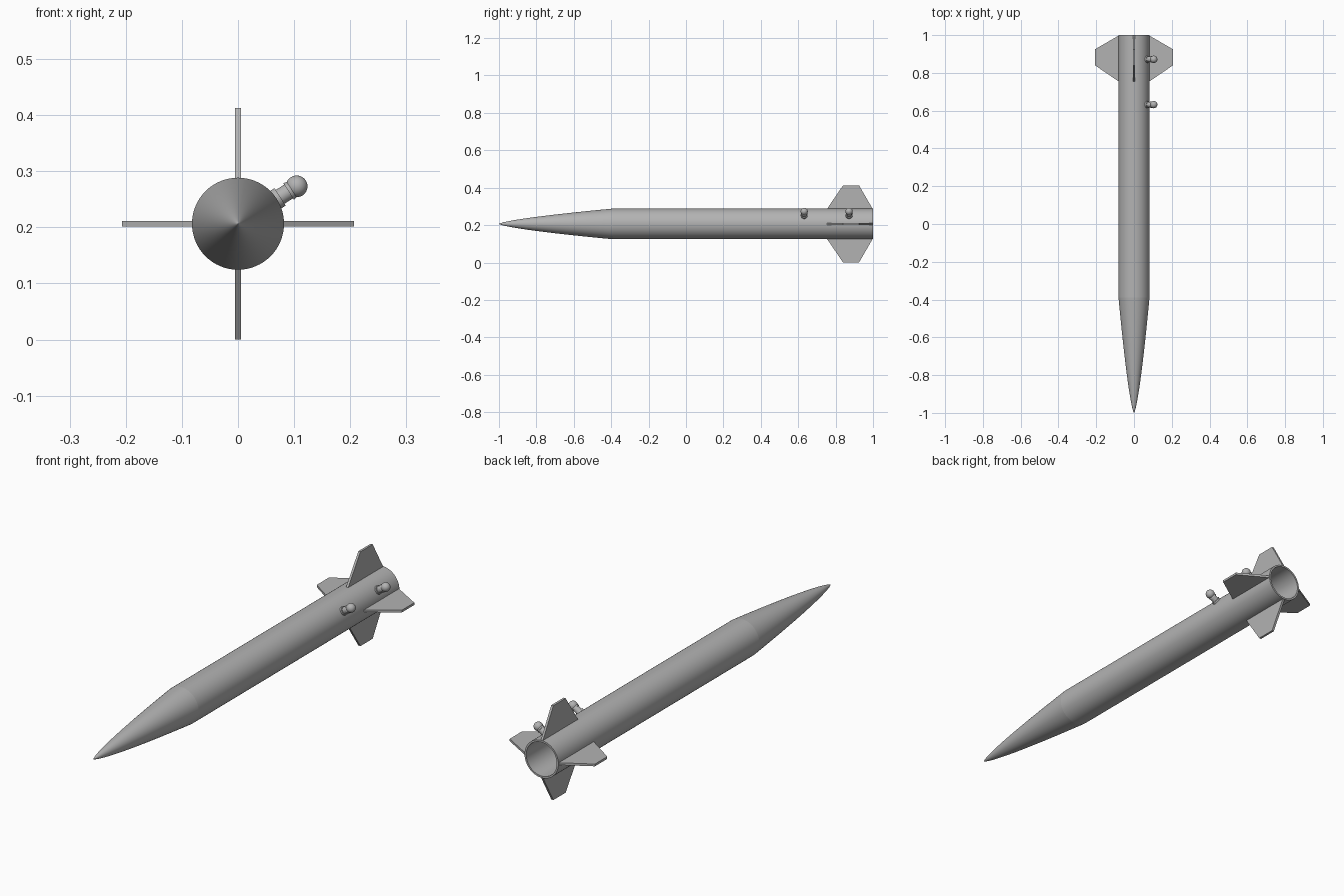
import bpy, bmesh, math
from mathutils import Matrix, Vector

if "Cube" in bpy.data.objects:
    bpy.data.objects.remove(bpy.data.objects["Cube"])

ZC = 0.2065      # height of the rocket axis
R = 0.082        # body radius
WALL = 0.008     # tube wall thickness
Y_SHOULDER = -0.39

grey = bpy.data.materials.new("dark_grey")
grey.diffuse_color = (0.45, 0.45, 0.45, 1)
grey.use_nodes = True
grey.node_tree.nodes["Principled BSDF"].inputs["Base Color"].default_value = grey.diffuse_color


def finish(name, bm, matrix):
    bmesh.ops.remove_doubles(bm, verts=bm.verts, dist=1e-6)
    bmesh.ops.recalc_face_normals(bm, faces=bm.faces)
    bm.transform(matrix)
    mesh = bpy.data.meshes.new(name)
    bm.to_mesh(mesh)
    bm.free()
    mesh.materials.append(grey)
    ob = bpy.data.objects.new(name, mesh)
    bpy.context.collection.objects.link(ob)
    bpy.ops.object.select_all(action='DESELECT')
    bpy.context.view_layer.objects.active = ob
    ob.select_set(True)
    bpy.ops.object.shade_smooth_by_angle(angle=math.radians(30))
    return ob


def lathe(name, profile, matrix, steps=64, closed=False):
    """Spin (radius, height) points about local z, then place by matrix."""
    bm = bmesh.new()
    vs = [bm.verts.new((r, 0, h)) for r, h in profile]
    es = [bm.edges.new(p) for p in zip(vs, vs[1:])]
    if closed:
        es.append(bm.edges.new((vs[-1], vs[0])))
    bmesh.ops.spin(bm, geom=vs + es, cent=(0, 0, 0), axis=(0, 0, 1),
                   angle=2 * math.pi, steps=steps)
    return finish(name, bm, matrix)


# Local z -> world +y, on the rocket axis
axis = Matrix.Translation((0, 0, ZC)) @ Matrix.Rotation(-math.pi / 2, 4, 'X')

# Hollow body tube, open at the tail
lathe("body_tube", [(R, Y_SHOULDER), (R, 1), (R - WALL, 1), (R - WALL, Y_SHOULDER)],
      axis, closed=True)

# Nose cone, power-curve profile with a closed base
N = 24
nose = [(R * (i / N) ** 1.4, -1 + (1 + Y_SHOULDER) * (i / N) ** 2) for i in range(N + 1)]
lathe("nose_cone", nose + [(0, Y_SHOULDER)], axis)

# Four trapezoid fins
T = 0.005
fin = [(R - 0.003, 0.755), (R, 0.755), (ZC, 0.84), (ZC, 0.925), (R, 0.997), (R - 0.003, 0.997)]
for i in range(4):
    bm = bmesh.new()
    face = bm.faces.new([bm.verts.new((x, y, -T)) for x, y in fin])
    ext = bmesh.ops.extrude_face_region(bm, geom=[face])
    top = [v for v in ext["geom"] if isinstance(v, bmesh.types.BMVert)]
    bmesh.ops.translate(bm, verts=top, vec=(0, 0, 2 * T))
    finish(f"fin_{i + 1}", bm,
           Matrix.Translation((0, 0, ZC)) @ Matrix.Rotation(i * math.pi / 2, 4, 'Y'))

# Two launch rail buttons: flange, neck, ball head
B = 0.0193
ball = [(B * math.cos(a), 0.124 + B * math.sin(a))
        for a in (math.radians(-45 + 135 * k / 12) for k in range(12))]
button = [(0, 0.078), (0.0185, 0.078), (0.0185, 0.089), (0.0145, 0.089),
          (0.0145, 0.107), (0.0175, 0.107)] + ball[1:] + [(0, 0.124 + B)]
outward = Vector((math.cos(math.radians(32.5)), 0, math.sin(math.radians(32.5))))
for name, y in (("rail_button_front", 0.632), ("rail_button_rear", 0.872)):
    m = Matrix.Translation((0, y, ZC)) @ outward.to_track_quat('Z', 'Y').to_matrix().to_4x4()
    lathe(name, button, m, steps=32)
